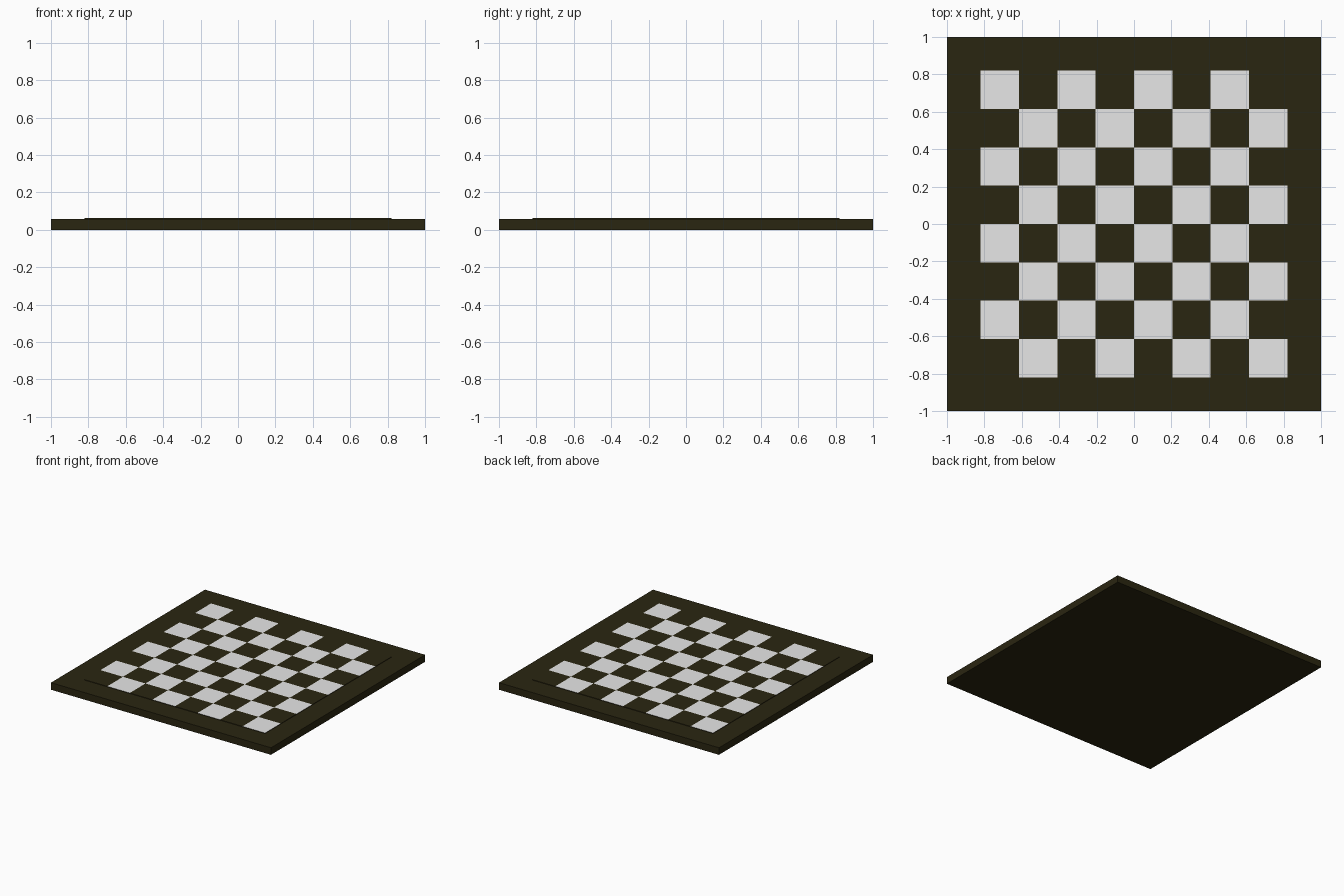
import bpy, bmesh, math

if "Cube" in bpy.data.objects:
    bpy.data.objects.remove(bpy.data.objects["Cube"])

BASE_H, TOP_H = 0.058, 0.062   # frame top, playing field top
FIELD, N = 0.82, 8             # half width of field, squares per side


def material(name, rgb):
    m = bpy.data.materials.new(name)
    m.diffuse_color = (*rgb, 1.0)
    m.use_nodes = True
    m.node_tree.nodes["Principled BSDF"].inputs["Base Color"].default_value = m.diffuse_color
    return m


dark = material("dark_wood", (0.023, 0.019, 0.0055))
light = material("light_squares", (0.8, 0.8, 0.8))


def add_object(name, bm, mats):
    mesh = bpy.data.meshes.new(name)
    bm.to_mesh(mesh)
    bm.free()
    for m in mats:
        mesh.materials.append(m)
    obj = bpy.data.objects.new(name, mesh)
    bpy.context.collection.objects.link(obj)
    return obj


# Board base slab
bm = bmesh.new()
bmesh.ops.create_cube(bm, size=1.0)
for v in bm.verts:
    v.co.x *= 2.0
    v.co.y *= 2.0
    v.co.z = (v.co.z + 0.5) * BASE_H
add_object("board_base", bm, [dark])

# Thin raised playing field, checkered by face position
bm = bmesh.new()
bmesh.ops.create_grid(bm, x_segments=N, y_segments=N, size=FIELD)
step = 2 * FIELD / N
for f in bm.faces:
    c = f.calc_center_median()
    i = math.floor((c.x + FIELD) / step)
    j = math.floor((c.y + FIELD) / step)
    f.material_index = (i + j) % 2
for v in bm.verts:
    v.co.z = TOP_H

# Dark side walls of the field down to the base
border = [e for e in bm.edges if e.is_boundary]
ret = bmesh.ops.extrude_edge_only(bm, edges=border)
for g in ret["geom"]:
    if isinstance(g, bmesh.types.BMVert):
        g.co.z = BASE_H - 0.002
    elif isinstance(g, bmesh.types.BMFace):
        g.material_index = 0
bmesh.ops.recalc_face_normals(bm, faces=bm.faces[:])
add_object("playing_field", bm, [dark, light])
